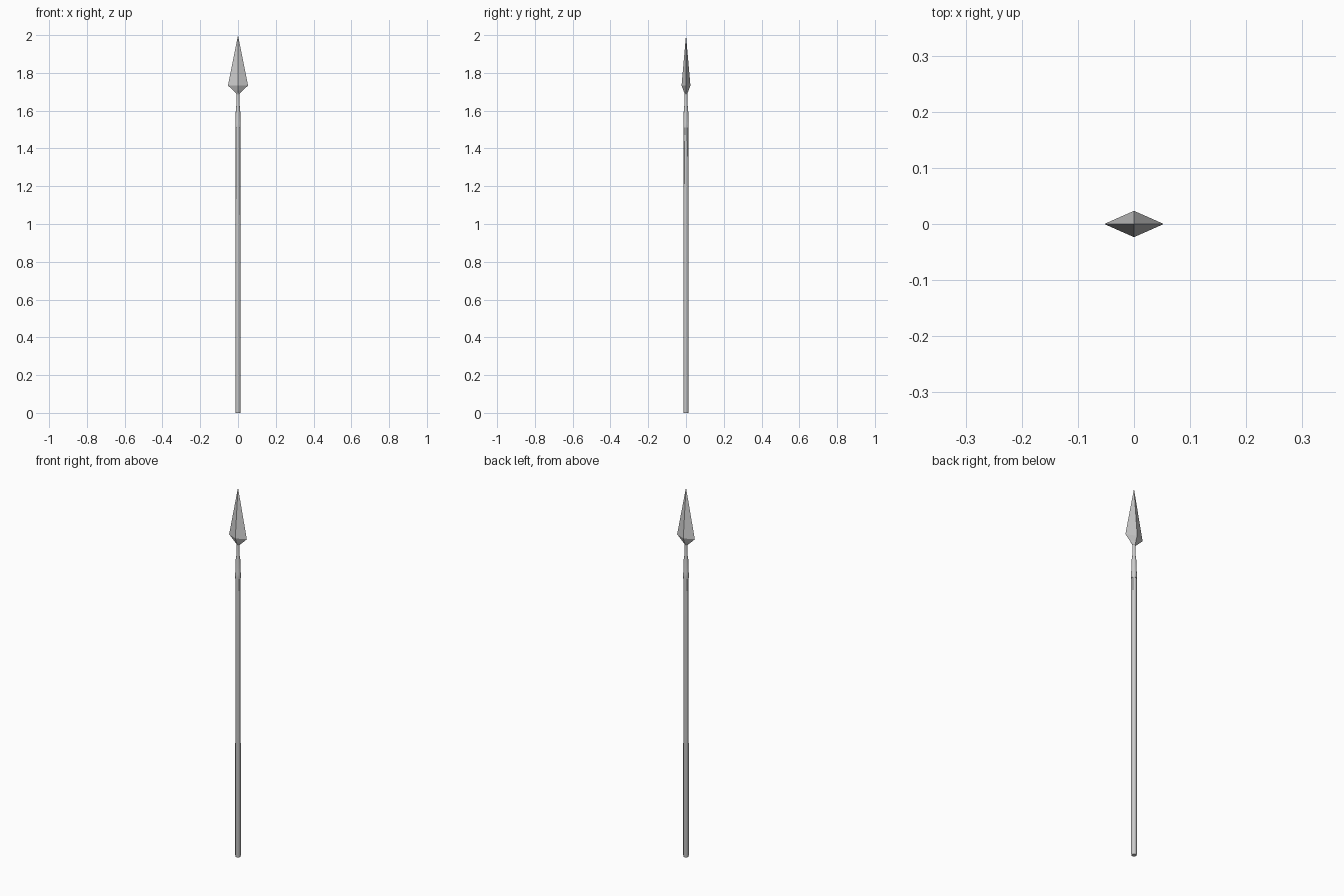
import bpy, bmesh
from math import cos, sin, tau

if "Cube" in bpy.data.objects:
    bpy.data.objects.remove(bpy.data.objects["Cube"])


def loft(name, sections, sides, smooth=False):
    """Stack rings of (z, x radius, y radius); a zero radius makes a point."""
    bm = bmesh.new()
    rings = []
    for z, rx, ry in sections:
        if rx == 0:
            rings.append([bm.verts.new((0, 0, z))] * sides)
        else:
            rings.append([bm.verts.new((rx * cos(tau * i / sides), ry * sin(tau * i / sides), z))
                          for i in range(sides)])
    for low, high in zip(rings, rings[1:]):
        for i in range(sides):
            j = (i + 1) % sides
            corners = list(dict.fromkeys((low[i], low[j], high[j], high[i])))
            bm.faces.new(corners)
    # close the open ends
    if sections[0][1]:
        bm.faces.new(rings[0][::-1])
    if sections[-1][1]:
        bm.faces.new(rings[-1])
    bmesh.ops.recalc_face_normals(bm, faces=bm.faces)
    mesh = bpy.data.meshes.new(name)
    bm.to_mesh(mesh)
    bm.free()
    obj = bpy.data.objects.new(name, mesh)
    bpy.context.collection.objects.link(obj)
    if smooth:
        bpy.ops.object.select_all(action='DESELECT')
        obj.select_set(True)
        bpy.context.view_layer.objects.active = obj
        bpy.ops.object.shade_smooth_by_angle()
    return obj


# Long round pole with a slightly eased butt
loft("shaft", [(0, 0.0125, 0.0125), (0.008, 0.0138, 0.0138), (1.53, 0.0132, 0.0132)], 12, True)

# Metal socket: rolled lip at the bottom, tapering to a thin neck under the blade
loft("socket", [(z, r, r) for z, r in
                ((1.51, 0.0145), (1.535, 0.0145), (1.54, 0.0135), (1.61, 0.0115),
                 (1.63, 0.0085), (1.70, 0.007))], 12, True)

# Four-sided blade with a diamond cross-section
loft("blade", [(1.69, 0.008, 0.007), (1.708, 0.027, 0.014), (1.733, 0.053, 0.0235), (2.0, 0, 0)], 4)
